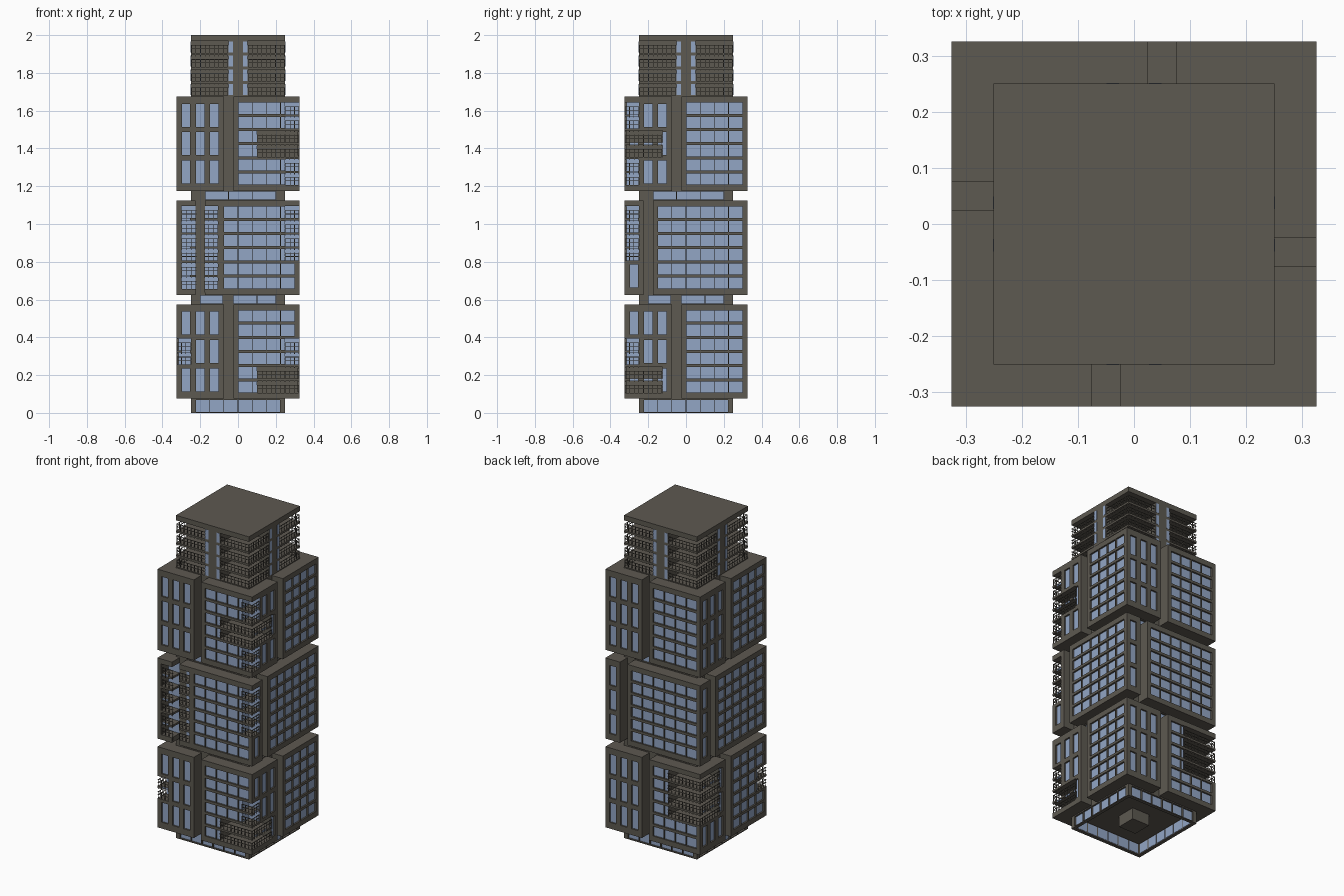
import bpy, bmesh
from mathutils import Matrix
from math import pi

cube = bpy.data.objects.get("Cube")
if cube:
    bpy.data.objects.remove(cube)


def material(name, rgb):
    m = bpy.data.materials.new(name)
    m.use_nodes = True
    m.diffuse_color = (*rgb, 1)
    bsdf = next(n for n in m.node_tree.nodes if n.type == 'BSDF_PRINCIPLED')
    bsdf.inputs["Base Color"].default_value = (*rgb, 1)
    return m


MATS = [material("grey_cladding", (0.11, 0.1, 0.082)),
        material("blue_glass", (0.29, 0.38, 0.56))]
WIDE, CORE, FLOOR, SLAB = 0.325, 0.25, 0.075, 0.025


def box(bm, x, y, z, k=0, glass=None):
    """Box from (min, max) pairs, turned k quarter turns; glass picks faces by normal."""
    start = len(bm.faces)
    geo = bmesh.ops.create_cube(bm, size=1)["verts"]
    for v in geo:
        v.co = [(a + b) / 2 + c * (b - a) for c, (a, b) in zip(v.co, (x, y, z))]
    bm.faces.ensure_lookup_table()
    bm.normal_update()
    for f in bm.faces[start:]:
        f.material_index = int(bool(glass and glass(f.normal)))
    bmesh.ops.rotate(bm, verts=geo, matrix=Matrix.Rotation(k * pi / 2, 3, 'Z'))


def make(name, bm):
    me = bpy.data.meshes.new(name)
    bm.to_mesh(me)
    bm.free()
    for m in MATS:
        me.materials.append(m)
    ob = bpy.data.objects.new(name, me)
    bpy.context.scene.collection.objects.link(ob)
    return ob


def carve(ob, cutters):
    """Subtract each cutter in turn, bake the result and drop the cutters."""
    tools = [make("cutter", bm) for bm in cutters]
    for t in tools:
        t.hide_render = True
        mod = ob.modifiers.new("cut", 'BOOLEAN')
        mod.operation, mod.solver, mod.object = 'DIFFERENCE', 'EXACT', t
    deps = bpy.context.evaluated_depsgraph_get()
    me = bpy.data.meshes.new_from_object(ob.evaluated_get(deps))
    ob.modifiers.clear()
    ob.data = me
    me.name = ob.name
    for t in tools:
        bpy.data.objects.remove(t)


def solid(half, z):
    bm = bmesh.new()
    box(bm, (-half, half), (-half, half), z)
    return bm


def window(bm, x, z, face, k, depth=0.01):
    box(bm, x, (-face - 0.01, -face + depth), z, k, lambda n: n.y > 0.5)


def railing(bm, x, face, z, k):
    """Thin posts with two rails along one balcony edge."""
    t, y = 0.0015, -face + 0.004
    n = max(2, round((x[1] - x[0]) / 0.025))
    for i in range(n + 1):
        c = x[0] + 0.003 + (x[1] - x[0] - 0.006) * i / n
        box(bm, (c - t, c + t), (y - t, y + t), (z - 0.018, z + 0.042), k)
    for h in (0.022, 0.04):
        box(bm, x, (y - t, y + t), (z + h - t, z + h + t), k)


def corner_balcony(cut, rails, half, w, d, z, k, glass=None):
    """Open corner on one floor, at the right-hand end of face k."""
    box(cut, (half - w, half + 0.01), (-half - 0.01, d - half),
        (z + 0.006, z + FLOOR - 0.006), k, glass)
    railing(rails, (half - w, half), half, z + 0.006, k)
    railing(rails, (-half, d - half), half, z + 0.006, k + 1)


def upright(n):
    return abs(n.z) < 0.5


# Blocks: slot start, corner balconies (corner, floor, width, depth), face recesses
BIG, SMALL = (0.225, 0.2), (0.075, 0.075)
BLOCKS = {
    "lower_block": (0.075, -0.075,
                    [(0, f, *BIG) for f in (0, 1)] + [(0, f, *SMALL) for f in (2, 3)]
                    + [(2, f, *BIG) for f in range(2, 6)] + [(3, f, *SMALL) for f in (2, 3)], []),
    "middle_block": (0.625, -0.225, [(0, f, *SMALL) for f in range(2, 6)],
                     [(-0.3, -0.22), (-0.18, -0.105)]),
    "upper_block": (1.175, -0.075,
                    [(0, f, *(BIG if f in (2, 3) else SMALL)) for f in range(6)], []),
}
for name, (base, slot, corners, recesses) in BLOCKS.items():
    slots, notches, panes, rails = (bmesh.new() for _ in range(4))
    z0 = base + SLAB
    for k in range(4):
        box(slots, (slot, slot + 0.05), (-WIDE - 0.01, -CORE), (base - 0.01, base + 0.51), k)
        # Tall windows left of the slot
        for c in range(3 if slot > -0.1 else 1):
            x = -0.275 + c * FLOOR
            for r in range(3):
                z = z0 + r * 2 * FLOOR
                window(panes, (x - 0.022, x + 0.022), (z + 0.014, z + 0.136), WIDE, k)
        # Strip glazing right of the slot
        first = slot + 0.075
        for c in range(round((0.3 - first) / FLOOR)):
            x = first + c * FLOOR
            if recesses and k == 0 and c == 0:
                continue
            for r in range(6):
                z = z0 + r * FLOOR
                window(panes, (x + 0.002, x + 0.073), (z + 0.008, z + 0.067), WIDE, k)
    for k, f, w, d in corners:
        corner_balcony(notches, rails, WIDE, w, d, z0 + f * FLOOR, k,
                       upright if w < 0.1 else None)
    for x in recesses:
        for f in range(6):
            z = z0 + f * FLOOR
            window(notches, x, (z + 0.006, z + FLOOR - 0.006), WIDE, 0, 0.073)
            railing(rails, x, WIDE, z + 0.006, 0)
    body = make(name, solid(WIDE, (base, base + 0.5)))
    carve(body, [slots, notches, panes])
    make(name + "_railings", rails)

# Recessed glazed storeys between the blocks
GAPS = {"lower_gap": (0.575, [(-0.2, -0.08), (-0.025, 0.1), (0.1, 0.2)]),
        "upper_gap": (1.125, [(-0.175, -0.05), (-0.05, 0.075), (0.075, 0.2)])}
for name, (z, spans) in GAPS.items():
    panes = bmesh.new()
    for k in range(4):
        for a, b in spans:
            window(panes, (a + 0.002, b - 0.002), (z + 0.004, z + 0.046), CORE, k)
    carve(make(name, solid(CORE, (z, z + 0.05))), [panes])

# Hollow ground floor, glazed on both sides of its walls
hollow, panes, inner = bmesh.new(), bmesh.new(), bmesh.new()
box(hollow, (-0.23, 0.23), (-0.23, 0.23), (-0.01, 0.07))
for k in range(4):
    for c in range(6):
        x = -0.225 + c * FLOOR
        window(panes, (x + 0.002, x + 0.073), (0.006, 0.068), CORE, k)
        box(inner, (x + 0.004, x + 0.071), (-0.231, -0.228), (0.006, 0.066), k, lambda n: True)
carve(make("ground_floor", solid(CORE, (0, 0.075))), [hollow, panes])
make("ground_floor_inner_glass", inner)
make("ground_floor_core", solid(0.06, (0, 0.072)))

# Crown: cross-shaped core, corner balconies on four floors, flat roof
notches, strips, rails = (bmesh.new() for _ in range(3))
for k in range(4):
    for f in range(4):
        z = 1.675 + f * FLOOR
        corner_balcony(notches, rails, CORE, 0.2, 0.2, z, k)
        for s in (-1, 1):
            x = sorted((s * 0.027, s * 0.049))
            box(strips, x, (-CORE - 0.001, -CORE + 0.003), (z + 0.008, z + 0.067), k,
                lambda n: True)
carve(make("crown", solid(CORE, (1.675, 2))), [notches])
make("crown_glass_strips", strips)
make("crown_railings", rails)
